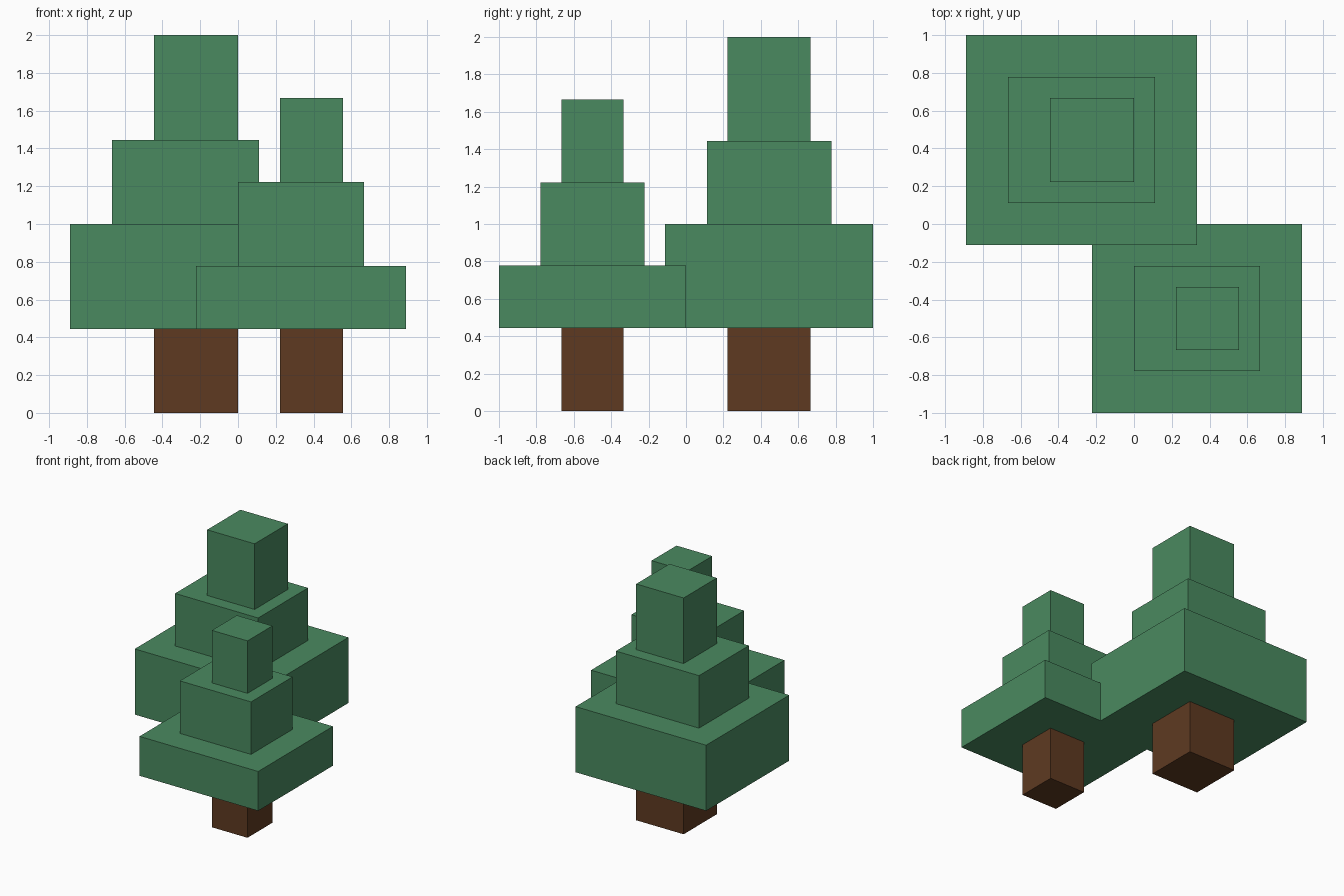
import bpy
import bmesh
from mathutils import Matrix, Vector

cube = bpy.data.objects.get("Cube")
if cube:
    bpy.data.objects.remove(cube, do_unlink=True)

U = 1 / 9  # grid step of the blocky design


def material(name, rgb):
    mat = bpy.data.materials.new(name)
    mat.use_nodes = True
    mat.diffuse_color = (*rgb, 1)
    bsdf = next(n for n in mat.node_tree.nodes if n.type == 'BSDF_PRINCIPLED')
    bsdf.inputs["Base Color"].default_value = (*rgb, 1)
    return mat


leaf_green = material("leaf green", (0.0685, 0.254, 0.117))
bark_brown = material("bark brown", (0.112, 0.0423, 0.0152))


def block(name, x, y, z, mat):
    """Box spanning the given (min, max) ranges, in grid steps."""
    low, high = (Vector(c) * U for c in zip(x, y, z))
    centre, size = (low + high) / 2, high - low
    mesh = bpy.data.meshes.new(name)
    bm = bmesh.new()
    bmesh.ops.create_cube(bm, size=1, matrix=Matrix.Diagonal((*size, 1)))
    bm.to_mesh(mesh)
    bm.free()
    mesh.materials.append(mat)
    obj = bpy.data.objects.new(name, mesh)
    obj.location = centre
    bpy.context.collection.objects.link(obj)


# Large tree at the back
block("large_tree_trunk", (-4, 0), (2, 6), (0, 4), bark_brown)
block("large_tree_lower_foliage", (-8, 3), (-1, 9), (4, 9), leaf_green)
block("large_tree_middle_foliage", (-6, 1), (1, 7), (9, 13), leaf_green)
block("large_tree_top_foliage", (-4, 0), (2, 6), (13, 18), leaf_green)

# Small tree at the front
block("small_tree_trunk", (2, 5), (-6, -3), (0, 4), bark_brown)
block("small_tree_lower_foliage", (-2, 8), (-9, 0), (4, 7), leaf_green)
block("small_tree_middle_foliage", (0, 6), (-7, -2), (7, 11), leaf_green)
block("small_tree_top_foliage", (2, 5), (-6, -3), (11, 15), leaf_green)
